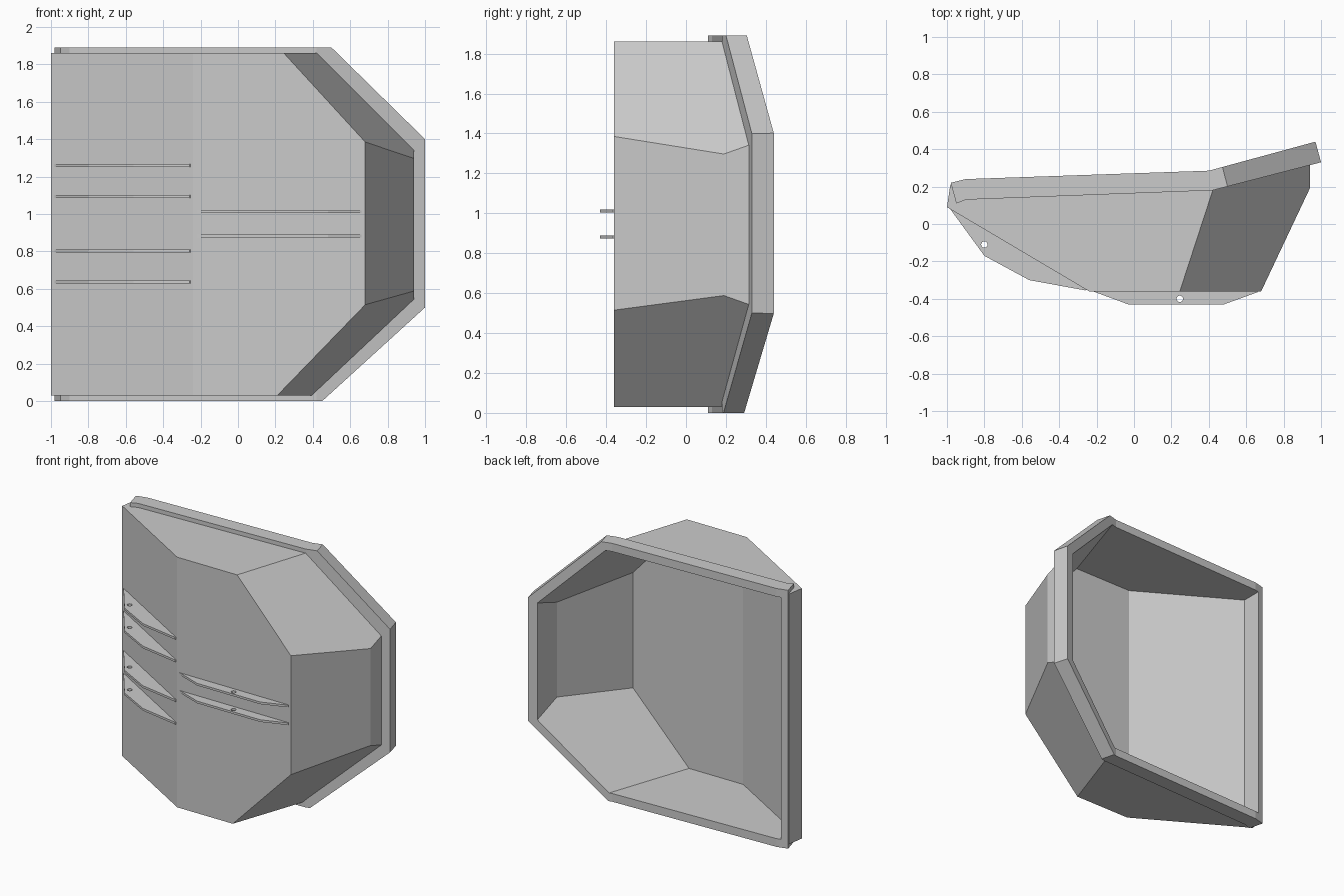
import bpy, bmesh
from mathutils import Vector

cube = bpy.data.objects.get("Cube")
if cube:
    bpy.data.objects.remove(cube, do_unlink=True)

WALL = 0.03
grey = bpy.data.materials.new("light_grey")
grey.use_nodes = True
color = (0.6, 0.6, 0.6, 1)
grey.diffuse_color = color
shader = next(n for n in grey.node_tree.nodes if n.type == 'BSDF_PRINCIPLED')
shader.inputs["Base Color"].default_value = color


def prism(name, outline, low, high, planes=()):
    """Extrude a plan outline upward, then slice off everything outside the planes."""
    bm = bmesh.new()
    face = bm.faces.new([bm.verts.new((x, y, low)) for x, y in outline])
    up = bmesh.ops.extrude_face_region(bm, geom=[face])["geom"]
    bmesh.ops.translate(bm, vec=(0, 0, high - low),
                        verts=[g for g in up if isinstance(g, bmesh.types.BMVert)])
    for point, normal in planes:
        cut = bmesh.ops.bisect_plane(bm, geom=bm.verts[:] + bm.edges[:] + bm.faces[:],
                                     plane_co=point, plane_no=normal, clear_outer=True)
        edges = [g for g in cut["geom_cut"] if isinstance(g, bmesh.types.BMEdge)]
        bmesh.ops.edgeloop_fill(bm, edges=edges)
    bmesh.ops.recalc_face_normals(bm, faces=bm.faces[:])
    mesh = bpy.data.meshes.new(name)
    bm.to_mesh(mesh)
    bm.free()
    mesh.materials.append(grey)
    obj = bpy.data.objects.new(name, mesh)
    bpy.context.collection.objects.link(obj)
    return obj


def combine(obj, other, operation):
    """Apply a boolean and discard the helper."""
    other.hide_render = True
    mod = obj.modifiers.new("combine", 'BOOLEAN')
    mod.operation = operation
    mod.solver = 'EXACT'
    mod.object = other
    bpy.context.view_layer.objects.active = obj
    bpy.ops.object.modifier_apply(modifier=mod.name)
    bpy.data.objects.remove(other, do_unlink=True)


# Sloped corner planes of the tray body
corners = [(Vector((0.68, -0.36, 1.385)), Vector((0.475, -0.155, 0.435)).normalized()),
           (Vector((0.68, -0.36, 0.515)), Vector((0.485, -0.167, -0.47)).normalized())]
inner_corners = [(p - n * WALL, n) for p, n in corners]

# Rim corner planes, square to the bent part of the rim
rim_normal = Vector((-0.25, 0.97, 0))
rim_corners = []
for a, b in [((0.5, 0.2, 1.89), (1, 0.33, 1.4)), ((0.45, 0.19, 0), (1, 0.33, 0.5))]:
    n = rim_normal.cross(Vector(b) - Vector(a)).normalized()
    rim_corners.append((Vector(b), n if n.x > 0 else -n))

# Tray shell with bent rim, hollowed from the back
shell = prism("tray_shell", [(-1, 0.09), (-0.24, -0.36), (0.68, -0.36), (0.94, 0.19),
                             (0.94, 0.36), (0.42, 0.23), (-0.9, 0.21), (-0.982, 0.21)],
              0.03, 1.86, corners)
rim = prism("rim", [(-0.95, 0.11), (-0.9, 0.13), (0.42, 0.18), (1, 0.33),
                    (0.97, 0.44), (0.4, 0.285), (-0.9, 0.24), (-0.98, 0.22)],
            0, 1.89, rim_corners)
combine(shell, rim, 'UNION')
cavity = prism("cavity_cutter", [(-0.93, 0.083), (-0.232, -0.33), (0.66, -0.33),
                                 (0.907, 0.197), (0.907, 0.6), (-0.93, 0.6)],
               0.06, 1.83, inner_corners)
combine(shell, cavity, 'DIFFERENCE')

# Drilled mounting lugs
side_lug = [(-0.99, 0.09), (-0.8, -0.17), (-0.56, -0.3), (-0.26, -0.355), (-0.24, -0.345)]
front_lug = [(-0.22, -0.35), (-0.22, -0.36), (-0.03, -0.43), (0.48, -0.43),
             (0.66, -0.365), (0.66, -0.35)]
for name, outline, hole, heights in [
        ("side_lug", side_lug, (-0.8, -0.11), (0.637, 0.803, 1.093, 1.258)),
        ("front_lug", front_lug, (0.245, -0.4), (0.882, 1.012))]:
    for i, z in enumerate(heights):
        lug = prism(f"{name}_{i + 1}", outline, z - 0.008, z + 0.008)
        bpy.ops.mesh.primitive_cylinder_add(vertices=24, radius=0.017, depth=0.1,
                                            location=(*hole, z))
        combine(lug, bpy.context.object, 'DIFFERENCE')
